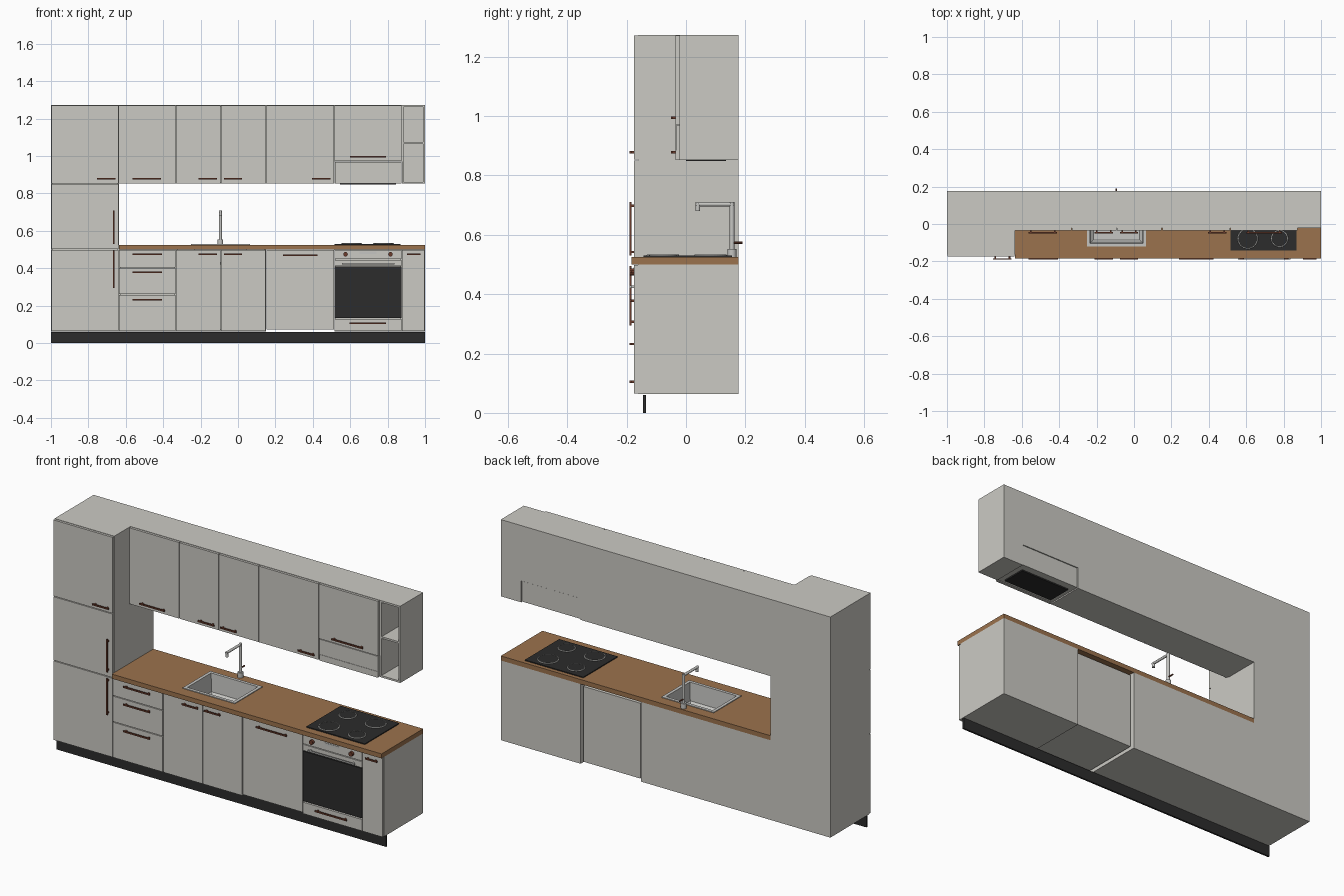
import bpy, bmesh, math
from mathutils import Matrix, Vector

if "Cube" in bpy.data.objects:
    bpy.data.objects.remove(bpy.data.objects["Cube"])


def mat(name, r, g, b):
    m = bpy.data.materials.new(name)
    m.diffuse_color = (r, g, b, 1)
    m.use_nodes = True
    m.node_tree.nodes["Principled BSDF"].inputs["Base Color"].default_value = m.diffuse_color
    return m


GREY = mat("warm_grey_front", 0.60, 0.59, 0.55)
BLACK = mat("black_glass", 0.025, 0.025, 0.025)
WOOD = mat("oak_worktop", 0.33, 0.17, 0.075)
COPPER = mat("copper_brown", 0.15, 0.045, 0.025)
STEEL = mat("steel", 0.56, 0.56, 0.54)


def finish(name, bm, m, smooth=False):
    bmesh.ops.recalc_face_normals(bm, faces=bm.faces)
    me = bpy.data.meshes.new(name)
    bm.to_mesh(me)
    bm.free()
    me.materials.append(m)
    ob = bpy.data.objects.new(name, me)
    bpy.context.collection.objects.link(ob)
    if smooth:
        bpy.ops.object.select_all(action='DESELECT')
        ob.select_set(True)
        bpy.context.view_layer.objects.active = ob
        bpy.ops.object.shade_smooth_by_angle()
    return ob


def add_box(bm, x0, x1, y0, y1, z0, z1):
    c = Vector((x0 + x1, y0 + y1, z0 + z1)) / 2
    s = Matrix.Diagonal((x1 - x0, y1 - y0, z1 - z0, 1))
    bmesh.ops.create_cube(bm, size=1, matrix=Matrix.Translation(c) @ s)


def boxes(name, m, *dims):
    bm = bmesh.new()
    for d in dims:
        add_box(bm, *d)
    return finish(name, bm, m)


def add_rod(bm, a, b, r, n=16):
    a, b = Vector(a), Vector(b)
    rot = (b - a).to_track_quat('Z', 'Y').to_matrix().to_4x4()
    bmesh.ops.create_cone(bm, cap_ends=True, segments=n, radius1=r, radius2=r,
                          depth=(b - a).length,
                          matrix=Matrix.Translation((a + b) / 2) @ rot)


T = 0.010     # panel thickness
BACK = 0.177


def carcass(name, x0, x1, yf, z0, z1, top=True):
    parts = [(x0, x0 + T, yf, BACK, z0, z1), (x1 - T, x1, yf, BACK, z0, z1),
             (x0 + T, x1 - T, BACK - T, BACK, z0, z1),
             (x0 + T, x1 - T, yf, BACK - T, z0, z0 + T)]
    if top:
        parts.append((x0 + T, x1 - T, yf, BACK - T, z1 - T, z1))
    return boxes(name, GREY, *parts)


def door(name, x0, x1, yf, z0, z1, m=GREY):
    g = 0.002
    return boxes(name, m, (x0 + g, x1 - g, yf - 0.013, yf, z0 + g, z1 - g))


def handle(name, a0, a1, other, yf, vertical=False, m=COPPER):
    """Square bar on two short posts, standing off the door front."""
    face, h = yf - 0.013, 0.004
    spans = [(a0, a1, face - 0.015, face - 0.009)]
    spans += [(p - h, p + h, face - 0.010, face) for p in (a0 + 0.012, a1 - 0.012)]
    dims = []
    for s0, s1, y0, y1 in spans:
        dims.append((other - h, other + h, y0, y1, s0, s1) if vertical
                    else (s0, s1, y0, y1, other - h, other + h))
    return boxes(name, m, *dims)


X = [-1.0, -0.637, -0.333, -0.092, 0.15, 0.515, 0.876, 1.0]
FB, FU = -0.162, -0.022        # carcass fronts: base and wall units
Z0, ZC, ZT, ZU, ZTOP = 0.063, 0.5, 0.525, 0.852, 1.273

# Plinth
boxes("plinth", BLACK, (-1, 1, -0.145, -0.135, 0, 0.06))

# Tall cabinet
carcass("tall_cabinet", X[0], X[1], FB, Z0, ZTOP)
for i, (a, b) in enumerate([(Z0, ZC), (ZC, ZU), (ZU, ZTOP)]):
    door(f"tall_door_{i}", X[0], X[1], FB, a, b)
handle("tall_lower_handle", 0.295, 0.495, -0.663, FB, True)
handle("tall_middle_handle", 0.53, 0.71, -0.663, FB, True)
handle("tall_upper_handle", -0.753, -0.655, 0.878, FB)

# Base cabinets
carcass("drawer_cabinet", X[1], X[2], FB, Z0, ZC)
carcass("sink_cabinet", X[2], X[4], FB, Z0, ZC, top=False)
carcass("oven_cabinet", X[5], X[6], FB, Z0, ZC)
carcass("narrow_cabinet", X[6], X[7], FB, Z0, ZC)
boxes("dishwasher", GREY, (X[4] + 0.012, X[5] - 0.008, FB, 0.165, 0.072, 0.485))

for i, (a, b, h) in enumerate([(Z0, 0.26, 0.232), (0.26, 0.403, 0.378), (0.403, ZC, 0.475)]):
    door(f"drawer_front_{i}", X[1], X[2], FB, a, b)
    handle(f"drawer_handle_{i}", -0.565, -0.405, h, FB)
door("sink_door_left", X[2], X[3], FB, Z0, ZC)
door("sink_door_right", X[3], X[4], FB, Z0, ZC)
door("dishwasher_door", X[4], X[5], FB, 0.07, ZC)
door("narrow_door", X[6], X[7], FB, Z0, ZC)
for n, a, b, z in [("sink_handle_left", -0.21, -0.113, 0.475),
                   ("sink_handle_right", -0.075, 0.022, 0.475),
                   ("dishwasher_handle", 0.24, 0.425, 0.47),
                   ("narrow_handle", 0.903, 0.975, 0.475),
                   ("oven_drawer_handle", 0.597, 0.79, 0.105)]:
    handle(n, a, b, z, FB)

# Oven
door("oven_drawer", X[5], X[6], FB, Z0, 0.13)
door("oven_glass", X[5], X[6], FB, 0.133, 0.41, BLACK)
door("oven_top_rail", X[5], X[6], FB, 0.41, 0.447)
door("oven_control_panel", X[5], X[6], FB, 0.447, ZC)
boxes("oven_display", STEEL, (0.65, 0.74, FB - 0.015, FB - 0.012, 0.477, 0.49))
handle("oven_handle", 0.555, 0.838, 0.425, FB, m=STEEL)
bm = bmesh.new()
for x in (0.575, 0.815):
    add_rod(bm, (x, FB - 0.010, 0.475), (x, FB - 0.028, 0.475), 0.012)
finish("oven_knobs", bm, COPPER, True)

# Worktop, in pieces around the sink opening
SX0, SX1, SY0, SY1 = -0.247, 0.060, -0.115, 0.115
boxes("worktop", WOOD,
      (X[1], SX0, -0.184, BACK, ZC, ZT), (SX1, 1, -0.184, BACK, ZC, ZT),
      (SX0, SX1, -0.184, SY0, ZC, ZT), (SX0, SX1, SY1, BACK, ZC, ZT))

# Sink: rectangular rings lofted from the rim down to the floor
bm = bmesh.new()
prev = None
for d, z in [(-0.005, ZT), (-0.005, 0.529), (0.012, 0.529), (0.018, 0.43), (0.03, 0.42)]:
    ring = [bm.verts.new(p) for p in [(SX0 + d, SY0 + d, z), (SX1 - d, SY0 + d, z),
                                      (SX1 - d, SY1 - d, z), (SX0 + d, SY1 - d, z)]]
    if prev:
        for i in range(4):
            j = (i + 1) % 4
            bm.faces.new((prev[i], prev[j], ring[j], ring[i]))
    prev = ring
bm.faces.new(prev)
finish("sink", bm, STEEL)

# Tap
FX, FY = -0.094, 0.155
bm = bmesh.new()
add_rod(bm, (FX, FY, ZT), (FX, FY, 0.553), 0.015)
add_rod(bm, (FX, FY, 0.55), (FX, FY, 0.71), 0.008)
add_rod(bm, (FX, FY + 0.006, 0.703), (FX, 0.032, 0.703), 0.007)
add_rod(bm, (FX, 0.04, 0.705), (FX, 0.04, 0.68), 0.008)
finish("tap", bm, STEEL, True)
bm = bmesh.new()
add_rod(bm, (FX, FY, 0.573), (FX, 0.191, 0.573), 0.004, 10)
finish("tap_lever", bm, COPPER, True)

# Hob with four ringed burners
boxes("hob", BLACK, (0.515, 0.87, -0.143, 0.155, ZT, 0.53))
for i, (x, y, r) in enumerate([(0.608, -0.078, 0.052), (0.778, -0.078, 0.043),
                               (0.608, 0.083, 0.043), (0.778, 0.083, 0.052)]):
    bm = bmesh.new()
    add_rod(bm, (x, y, 0.528), (x, y, 0.533), r, 32)
    finish(f"burner_{i}", bm, BLACK, True)
    bpy.ops.mesh.primitive_torus_add(location=(x, y, 0.531), major_radius=r, minor_radius=0.003,
                                     major_segments=32, minor_segments=6)
    ring = bpy.context.object
    ring.name = f"burner_ring_{i}"
    ring.data.materials.append(STEEL)

# Wall cabinets
carcass("wall_cabinet_left", X[1], X[2], FU, ZU, ZTOP)
carcass("wall_cabinet_middle", X[2], X[4], FU, ZU, ZTOP)
carcass("wall_cabinet_right", X[4], X[5], FU, ZU, ZTOP)
for i in range(1, 5):
    door(f"wall_door_{i}", X[i], X[i + 1], FU, ZU, ZTOP)
for i, (a, b) in enumerate([(-0.565, -0.413), (-0.21, -0.113), (-0.075, 0.022), (0.395, 0.495)]):
    handle(f"wall_handle_{i}", a, b, 0.878, FU)

# Cooker hood
carcass("hood_cabinet", X[5], X[6], FU, 0.97, ZTOP)
door("hood_door", X[5], X[6], FU, 0.97, ZTOP)
handle("hood_handle", 0.6, 0.79, 0.995, FU)
boxes("hood_body", GREY, (X[5] + 0.003, X[6] - 0.003, FU - 0.011, BACK - 0.003, 0.856, 0.968),
      (X[5] + 0.003, X[6] - 0.003, FU - 0.013, FU, ZU, 0.885))
boxes("hood_filter", BLACK, (0.545, 0.845, 0.0, 0.135, 0.849, 0.857))

# Open end shelf
carcass("end_shelf_unit", X[6], X[7], FU, ZU, ZTOP)
boxes("end_shelf", GREY, (X[6] + T, X[7] - T, FU + 0.002, BACK - T, 1.065, 1.075))
